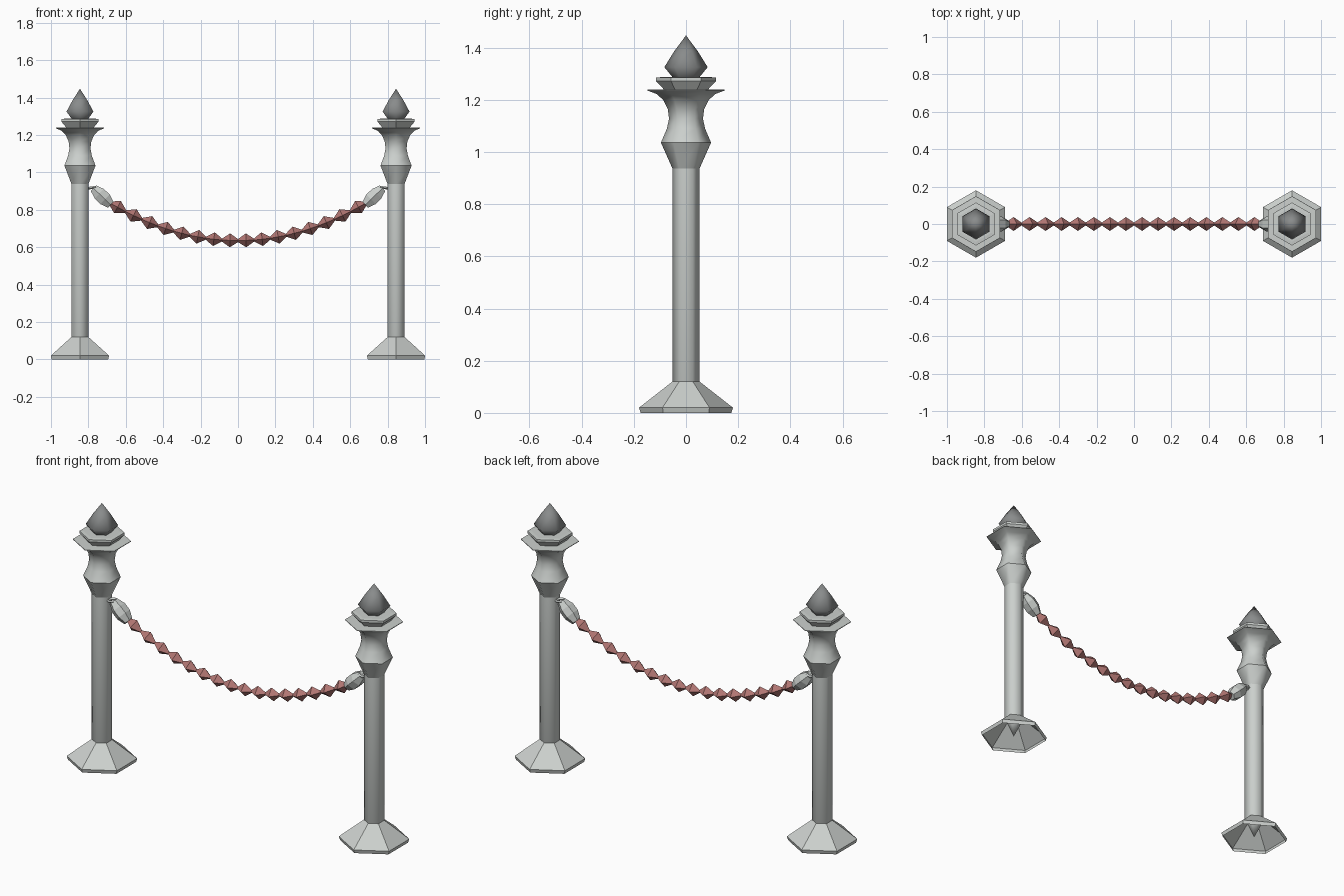
import bpy
import bmesh
import math
from mathutils import Matrix, Vector

cube = bpy.data.objects.get("Cube")
if cube:
    bpy.data.objects.remove(cube, do_unlink=True)


def material(name, rgb):
    mat = bpy.data.materials.new(name)
    mat.use_nodes = True
    mat.diffuse_color = (*rgb, 1)
    mat.node_tree.nodes["Principled BSDF"].inputs["Base Color"].default_value = (*rgb, 1)
    return mat


STONE = material("light grey", (0.60, 0.63, 0.61))
DARK = material("dark grey", (0.25, 0.26, 0.26))
ROPE = material("dusty red", (0.44, 0.18, 0.17))


def lathe(bm, profile, sides, matrix):
    """Sweep (radius, height) points around local z; zero radius makes a tip."""
    rings = []
    for r, z in profile:
        count = sides if r > 0 else 1
        angles = [math.pi / 2 + math.tau * i / sides for i in range(count)]
        rings.append([bm.verts.new(matrix @ Vector((r * math.cos(a), r * math.sin(a), z)))
                      for a in angles])
    for low, high in zip(rings, rings[1:]):
        for i in range(sides):
            j = (i + 1) % sides
            corners = [low[i % len(low)], low[j % len(low)],
                       high[j % len(high)], high[i % len(high)]]
            bm.faces.new(list(dict.fromkeys(corners)))


def finish(bm, name, mat, smooth=False):
    mesh = bpy.data.meshes.new(name)
    bm.to_mesh(mesh)
    bm.free()
    mesh.materials.append(mat)
    obj = bpy.data.objects.new(name, mesh)
    bpy.context.collection.objects.link(obj)
    if smooth:
        bpy.ops.object.select_all(action="DESELECT")
        obj.select_set(True)
        bpy.context.view_layer.objects.active = obj
        bpy.ops.object.shade_smooth_by_angle(angle=math.radians(65))
    return obj


def turned(name, profile, mat, matrix, smooth=False, sides=6):
    bm = bmesh.new()
    lathe(bm, profile, sides, matrix)
    return finish(bm, name, mat, smooth)


def rope_point(x):
    return Vector((x, 0, 0.635 + 0.43 * x * x))


def along(start, end):
    """Matrix placing local z on the line from start to end, keeping y sideways."""
    z = (end - start).normalized()
    y = Vector((0, 1, 0))
    rot = Matrix((y.cross(z), y, z)).transposed().to_4x4()
    return Matrix.Translation(start) @ rot


# Post parts as (name, profile, colour, smooth)
PARTS = [
    ("base", [(0.174, 0), (0.18, 0.02), (0.052, 0.12)], STONE, False),
    ("shaft", [(0, 0.01), (0.052, 0.12), (0.052, 0.937)], STONE, True),
    ("neck", [(0.052, 0.937), (0.096, 1.036)], STONE, True),
    ("capital", [(0.096, 1.036), (0.073, 1.09), (0.065, 1.128), (0.07, 1.165),
                 (0.088, 1.2), (0.112, 1.222), (0.149, 1.236)], STONE, True),
    ("capital_top", [(0.149, 1.236), (0.148, 1.239), (0.085, 1.24)], STONE, False),
    ("crown", [(0.085, 1.24), (0.115, 1.272), (0.115, 1.285), (0.095, 1.287),
               (0, 1.287)], STONE, False),
    ("finial", [(0.05, 1.285), (0.083, 1.325), (0.046, 1.385), (0, 1.447)], DARK, True),
]

for side, label in ((-1, "right"), (1, "left")):
    place = Matrix.Translation((side * 0.845, 0, 0))
    for name, profile, mat, smooth in PARTS:
        turned(f"{label}_{name}", profile, mat, place, smooth)

    # Clasp holding the rope end
    start = Vector((side * 0.772, 0, 0.915))
    end = Vector((side * 0.682, 0, 0.828))
    turned(f"{label}_clasp", [(0, 0), (0.024, 0), (0.041, 0.042), (0.041, 0.085),
                              (0.025, 0.127), (0, 0.127)], STONE, along(start, end))

    # Small ring joining the clasp to the post
    bpy.ops.mesh.primitive_torus_add(
        major_segments=8, minor_segments=4, major_radius=0.022, minor_radius=0.007,
        location=(side * 0.78, 0, 0.918), rotation=(0, side * 0.15, 0))
    ring = bpy.context.object
    ring.name = f"{label}_ring"
    ring.data.materials.append(STONE)

# Hanging rope of four-sided beads
BEADS = 16
REACH = 0.687
bm = bmesh.new()
for i in range(BEADS):
    a = rope_point(REACH * (2 * i / BEADS - 1))
    b = rope_point(REACH * (2 * (i + 1) / BEADS - 1))
    length = (b - a).length
    lathe(bm, [(0.008, 0), (0.037, length / 2), (0.008, length)], 4, along(a, b))
finish(bm, "rope", ROPE)
